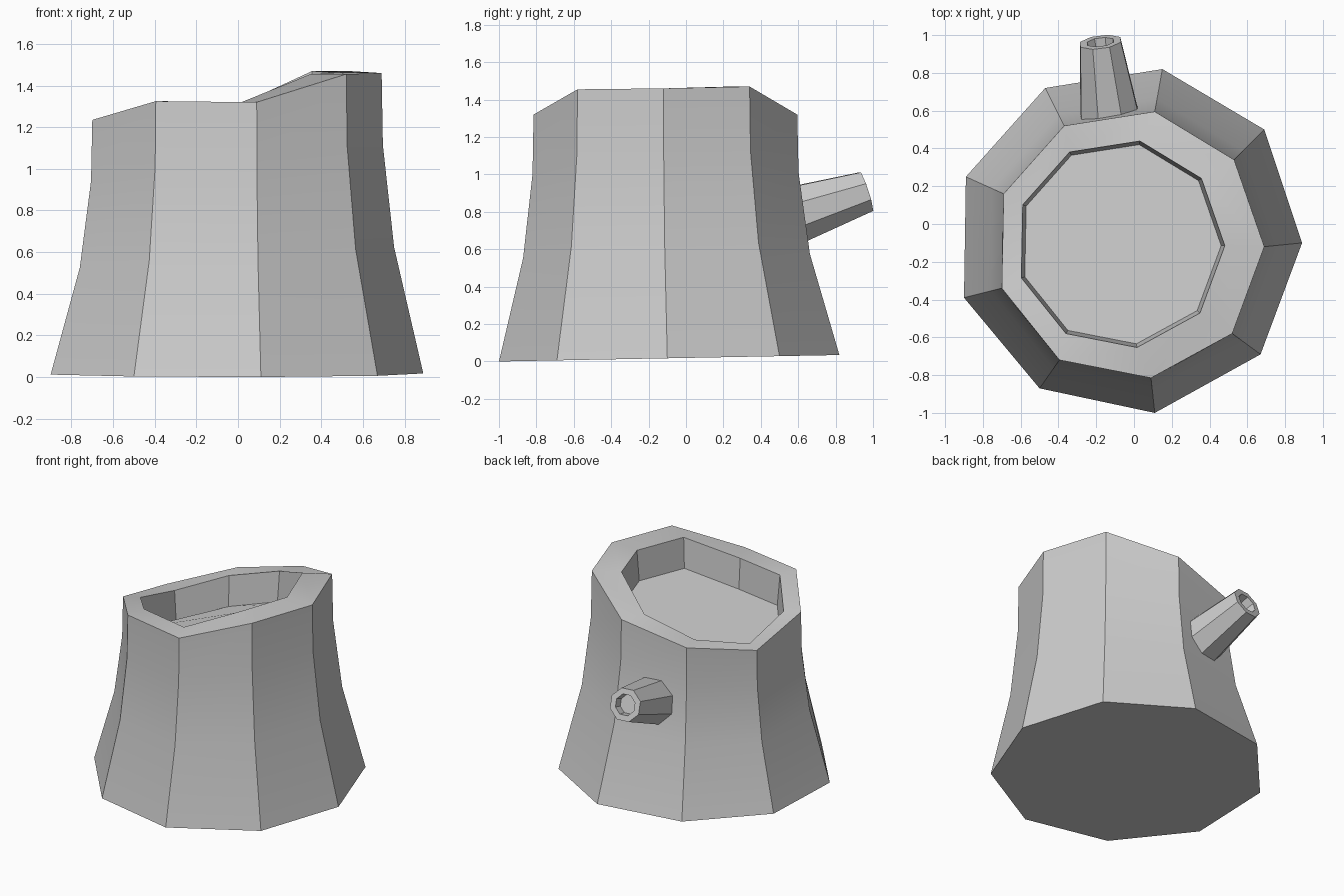
import bpy, bmesh, math
from mathutils import Vector

if "Cube" in bpy.data.objects:
    bpy.data.objects.remove(bpy.data.objects["Cube"])


def loft(name, rings):
    """Skin a list of equal-length rings and cap both ends."""
    bm = bmesh.new()
    loops = [[bm.verts.new(p) for p in ring] for ring in rings]
    n = len(loops[0])
    for a, b in zip(loops, loops[1:]):
        for i in range(n):
            j = (i + 1) % n
            bm.faces.new((a[i], a[j], b[j], b[i]))
    bm.faces.new(loops[0][::-1])
    bm.faces.new(loops[-1])
    bmesh.ops.recalc_face_normals(bm, faces=bm.faces)
    mesh = bpy.data.meshes.new(name)
    bm.to_mesh(mesh)
    bm.free()
    ob = bpy.data.objects.new(name, mesh)
    bpy.context.collection.objects.link(ob)
    bpy.ops.object.select_all(action='DESELECT')
    ob.select_set(True)
    bpy.context.view_layer.objects.active = ob
    bpy.ops.object.shade_smooth_by_angle(angle=math.radians(25))
    return ob


# Nine-sided stump: uneven ground outline and slanted cut outline
base_xy = [(.89, -.10), (.69, .50), (.15, .82), (-.47, .72), (-.89, .25),
           (-.90, -.39), (-.50, -.87), (.11, -1.0), (.67, -.69)]
base = [Vector((x, y, .019 * (y + 1))) for x, y in base_xy]
top = [Vector(p) for p in [
    (.69, -.12, 1.46), (.53, .34, 1.47), (.11, .595, 1.32),
    (-.37, .52, 1.21), (-.69, .16, 1.14), (-.70, -.34, 1.235),
    (-.395, -.72, 1.325), (.09, -.815, 1.32), (.52, -.58, 1.455)]]

# Flaring bark: (height fraction, share of the base outline)
rings = []
for h, flare in [(0, 1), (.42, .3), (.76, .03), (1, 0)]:
    ring = []
    for b, t in zip(base, top):
        p = t.lerp(b, flare)
        p.z = b.z + (t.z - b.z) * h
        ring.append(p)
    rings.append(ring)

# Raised rim and sunken cut surface
rim = [Vector((.775 * p.x - .054, .775 * p.y - .022, p.z)) for p in top]
mid = sum(rim, Vector()) / len(rim)
floor = []
for p in rim:
    q = mid.lerp(p, .965)
    q.z = p.z - .22
    floor.append(q)
rings += [rim, floor]
loft("tree_stump", rings)

# Hollow broken branch on the back
root, tip = Vector((-.125, .54, .77)), Vector((-.178, .963, .908))
axis = (tip - root).normalized()
side = axis.cross(Vector((0, 0, 1))).normalized()
up = side.cross(axis)


def circle(center, r):
    return [center + r * (math.cos(a) * side + math.sin(a) * up)
            for a in (math.tau * (i + .5) / 8 for i in range(8))]


loft("broken_branch", [circle(root, .17), circle(tip, .117),
                       circle(tip, .075), circle(tip - axis * .06, .068)])
